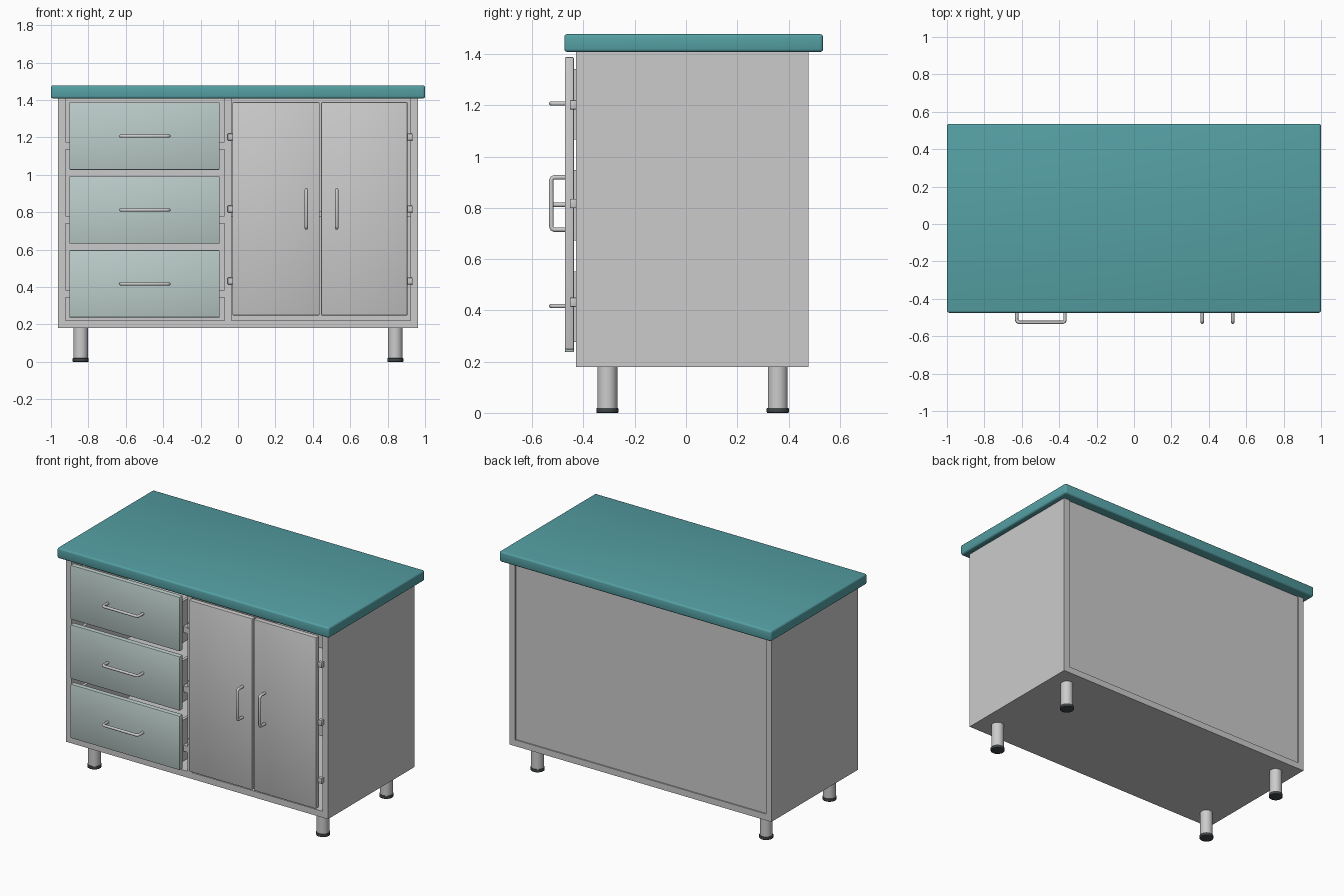
import bpy, bmesh
from mathutils import Vector

if "Cube" in bpy.data.objects:
    bpy.data.objects.remove(bpy.data.objects["Cube"])


def material(name, rgb):
    m = bpy.data.materials.new(name)
    m.diffuse_color = (*rgb, 1)
    m.use_nodes = True
    m.node_tree.nodes["Principled BSDF"].inputs["Base Color"].default_value = m.diffuse_color
    return m


TEAL = material("teal", (0.09, 0.35, 0.37))
PALE = material("pale_green", (0.50, 0.61, 0.59))
DARK = material("dark_foot", (0.05, 0.06, 0.065))


def add_object(name, bm, mat=None, smooth=False):
    me = bpy.data.meshes.new(name)
    bm.to_mesh(me)
    bm.free()
    ob = bpy.data.objects.new(name, me)
    bpy.context.collection.objects.link(ob)
    if mat:
        me.materials.append(mat)
    if smooth:
        bpy.ops.object.select_all(action='DESELECT')
        ob.select_set(True)
        bpy.context.view_layer.objects.active = ob
        bpy.ops.object.shade_smooth_by_angle()
    return ob


def box(name, x, y, z, mat=None, bevel=0, segments=2):
    """Box from (min, max) ranges, with optional rounded edges."""
    bm = bmesh.new()
    bmesh.ops.create_cube(bm, size=1)
    for v in bm.verts:
        v.co = Vector([(r[0] + r[1]) / 2 + c * (r[1] - r[0])
                       for c, r in zip(v.co, (x, y, z))])
    if bevel:
        bmesh.ops.bevel(bm, geom=bm.edges[:], offset=bevel, segments=segments,
                        profile=0.5, affect='EDGES')
    return add_object(name, bm, mat, smooth=bevel > 0)


def cylinder(name, x, y, z0, z1, r, mat=None, bevel=0):
    bm = bmesh.new()
    bmesh.ops.create_cone(bm, cap_ends=True, segments=32, radius1=r, radius2=r, depth=z1 - z0)
    if bevel:
        rim = [e for e in bm.edges if abs(e.verts[0].co.z - e.verts[1].co.z) < 1e-6]
        bmesh.ops.bevel(bm, geom=rim, offset=bevel, segments=2, profile=0.5, affect='EDGES')
    bmesh.ops.translate(bm, verts=bm.verts, vec=(x, y, (z0 + z1) / 2))
    return add_object(name, bm, mat, smooth=True)


def handle(name, centre_x, centre_z, half, vertical):
    """Bent rod handle: a tube swept along a U path with tight corners."""
    c, out, back = 0.012, -0.526, -0.468
    path = [(-half, back), (-half, out + c), (-half + c * 0.3, out + c * 0.3), (-half + c, out),
            (half - c, out), (half - c * 0.3, out + c * 0.3), (half, out + c), (half, back)]
    cu = bpy.data.curves.new(name, 'CURVE')
    cu.dimensions = '3D'
    cu.bevel_depth = 0.009
    cu.bevel_resolution = 3
    cu.use_fill_caps = True
    sp = cu.splines.new('POLY')
    sp.points.add(len(path) - 1)
    for p, (s, y) in zip(sp.points, path):
        p.co = (centre_x, y, centre_z + s, 1) if vertical else (centre_x + s, y, centre_z, 1)
    ob = bpy.data.objects.new(name, cu)
    bpy.context.collection.objects.link(ob)


# Carcass
FRONT, REAR = -0.43, 0.478
box("countertop", (-1, 1), (-0.475, 0.535), (1.408, 1.478), TEAL, 0.012, 3)
box("bottom_panel", (-0.963, 0.963), (FRONT, REAR), (0.18, 0.222))
for side, a, b in (("left", -0.963, -0.922), ("right", 0.922, 0.963)):
    box(side + "_side_panel", (a, b), (FRONT, REAR), (0.222, 1.408))
box("divider", (-0.072, -0.036), (FRONT, 0.45), (0.222, 1.408))
box("back_panel", (-0.922, 0.922), (0.45, 0.47), (0.222, 1.408))
box("shelf", (-0.036, 0.922), (-0.41, 0.45), (0.775, 0.805))

# Legs with dark feet
for row, y in (("front", -0.307), ("back", 0.358)):
    for side, x in (("left", -0.841), ("right", 0.841)):
        cylinder(f"{row}_{side}_leg", x, y, 0.015, 0.18, 0.039)
        cylinder(f"{row}_{side}_foot", x, y, 0, 0.02, 0.043, DARK, 0.003)

# Drawers: front, open box, slides and handle
FACE = (-0.473, -0.437)
for i in range(3):
    z = 1.207 - i * 0.395
    n = f"drawer_{i + 1}_"
    box(n + "front", (-0.902, -0.098), FACE, (z - 0.18, z + 0.18), PALE, 0.005)
    lo, hi = z - 0.14, z + 0.135
    box(n + "base", (-0.88, -0.12), (-0.437, 0.40), (lo, lo + 0.02))
    box(n + "back", (-0.88, -0.12), (0.38, 0.40), (lo + 0.02, hi))
    for side, a, b in (("left", -0.895, -0.875), ("right", -0.125, -0.105)):
        box(n + side + "_side", (a, b), (-0.437, 0.40), (lo, hi))
    zs = z - 0.052
    box(n + "left_slide", (-0.922, -0.895), (-0.425, 0.38), (zs - 0.02, zs + 0.02))
    box(n + "right_slide", (-0.105, -0.072), (-0.425, 0.38), (zs - 0.02, zs + 0.02))
    handle(n + "handle", -0.498, z, 0.129, False)

# Doors with handles and hinges
for side, a, b, hx, pin in (("left", -0.03, 0.436, 0.365, -0.041),
                            ("right", 0.445, 0.906, 0.528, 0.919)):
    box(side + "_door", (a, b), FACE, (0.248, 1.388), None, 0.005)
    handle(side + "_door_handle", hx, 0.817, 0.102, True)
    for j, z in enumerate((0.432, 0.817, 1.202)):
        box(f"{side}_hinge_{j + 1}", (pin - 0.014, pin + 0.014), (-0.453, -0.428),
            (z - 0.018, z + 0.018), None, 0.003)
